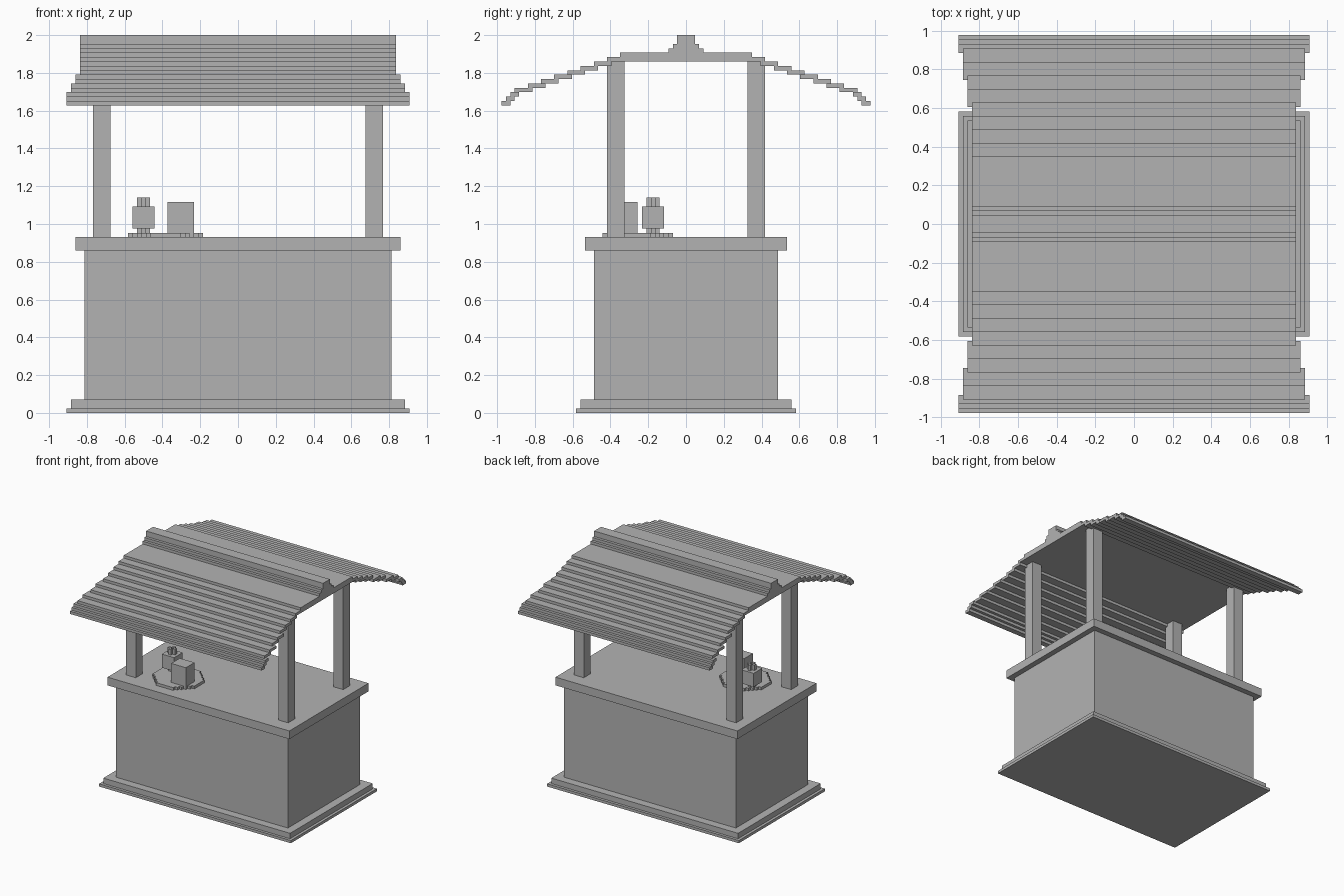
import bpy, bmesh
from mathutils import Matrix, Vector

default = bpy.data.objects.get("Cube")
if default:
    bpy.data.objects.remove(default, do_unlink=True)

U = 2 / 86  # block size of the whole model

grey = bpy.data.materials.new("plain grey")
grey.use_nodes = True
colour = (0.45, 0.45, 0.45, 1)
grey.diffuse_color = colour
grey.node_tree.nodes["Principled BSDF"].inputs["Base Color"].default_value = colour


def finish(name, bm):
    bmesh.ops.scale(bm, vec=(U, U, U), verts=bm.verts)
    bmesh.ops.recalc_face_normals(bm, faces=bm.faces)
    mesh = bpy.data.meshes.new(name)
    bm.to_mesh(mesh)
    bm.free()
    mesh.materials.append(grey)
    obj = bpy.data.objects.new(name, mesh)
    bpy.context.collection.objects.link(obj)
    return obj


def box(name, x, y, z):
    """Box from (low, high) pairs counted in blocks."""
    low, high = (Vector(c) for c in zip(x, y, z))
    bm = bmesh.new()
    matrix = Matrix.Translation((low + high) / 2) @ Matrix.Diagonal((high - low).to_4d())
    bmesh.ops.create_cube(bm, size=1, matrix=matrix)
    return finish(name, bm)


def slab(name, half_x, half_y, z):
    return box(name, (-half_x, half_x), (-half_y, half_y), z)


def prism(name, outline, z):
    bm = bmesh.new()
    face = bm.faces.new([bm.verts.new((x, y, z[0])) for x, y in outline])
    top = bmesh.ops.extrude_face_region(bm, geom=[face])["geom"]
    bmesh.ops.translate(bm, vec=(0, 0, z[1] - z[0]),
                        verts=[v for v in top if isinstance(v, bmesh.types.BMVert)])
    return finish(name, bm)


def stepped_outline(x, y, cut):
    """Rectangle whose corners are cut by single-block stairs."""
    cx, cy = sum(x) / 2, sum(y) / 2
    hx, hy = (x[1] - x[0]) / 2, (y[1] - y[0]) / 2
    corner = []
    for i in range(cut):
        corner += [(hx - i, hy - cut + i), (hx - i - 1, hy - cut + i)]
    corner.append((hx - cut, hy))
    points = []
    for sx, sy in ((1, 1), (-1, 1), (-1, -1), (1, -1)):
        part = corner if sx * sy > 0 else corner[::-1]
        points += [(cx + sx * a, cy + sy * b) for a, b in part]
    return points


# Counter
slab("base_plinth", 39, 25, (0, 1))
slab("base_step", 38, 24, (1, 3))
slab("counter_body", 35, 21, (3, 37))
slab("counter_top", 37, 23, (37, 40))

# Posts
for side, sx in (("left", 1), ("right", -1)):
    for end, sy in (("front", -1), ("back", 1)):
        box(f"{end}_{side}_post", sorted((29 * sx, 33 * sx)),
            sorted((14 * sy, 18 * sy)), (40, 80))

# Roof crown and ridge
slab("roof_crown", 36, 15, (80, 82))
slab("ridge_lower", 36, 4, (82, 83))
slab("ridge_middle", 36, 3, (83, 84))
slab("ridge_cap", 36, 2, (84, 86))

# Roof boards step down on both sides: (outer edge, half length)
boards = [(18, 36), (21, 36), (24, 36), (27, 36), (30, 37), (33, 37),
          (36, 38), (39, 38), (40, 39), (41, 39), (42, 39)]
for end, sy in (("front", -1), ("back", 1)):
    inner, top = 15, 81
    for number, (outer, half) in enumerate(boards, 1):
        box(f"{end}_roof_board_{number}", (-half, half),
            sorted((inner * sy, outer * sy)), (top - 1, top))
        inner, top = outer - 1, top - 1
        if number == len(boards) - 1:
            inner = outer - 1

# Tray with a canister and a jar
prism("tray", stepped_outline((-25, -8), (-19, -3), 5), (40, 41))
box("canister", (-16, -10), (-16, -11), (41, 48))
prism("jar_foot", stepped_outline((-23, -20), (-9, -6), 1), (41, 42))
box("jar_body", (-24, -19), (-10, -5), (42, 47))
for number, (dx, dy) in enumerate(((1, 0), (-1, 0), (0, 1), (0, -1)), 1):
    x, y = -22 + dx, -8 + dy
    box(f"jar_prong_{number}", (x, x + 1), (y, y + 1), (47, 49))
